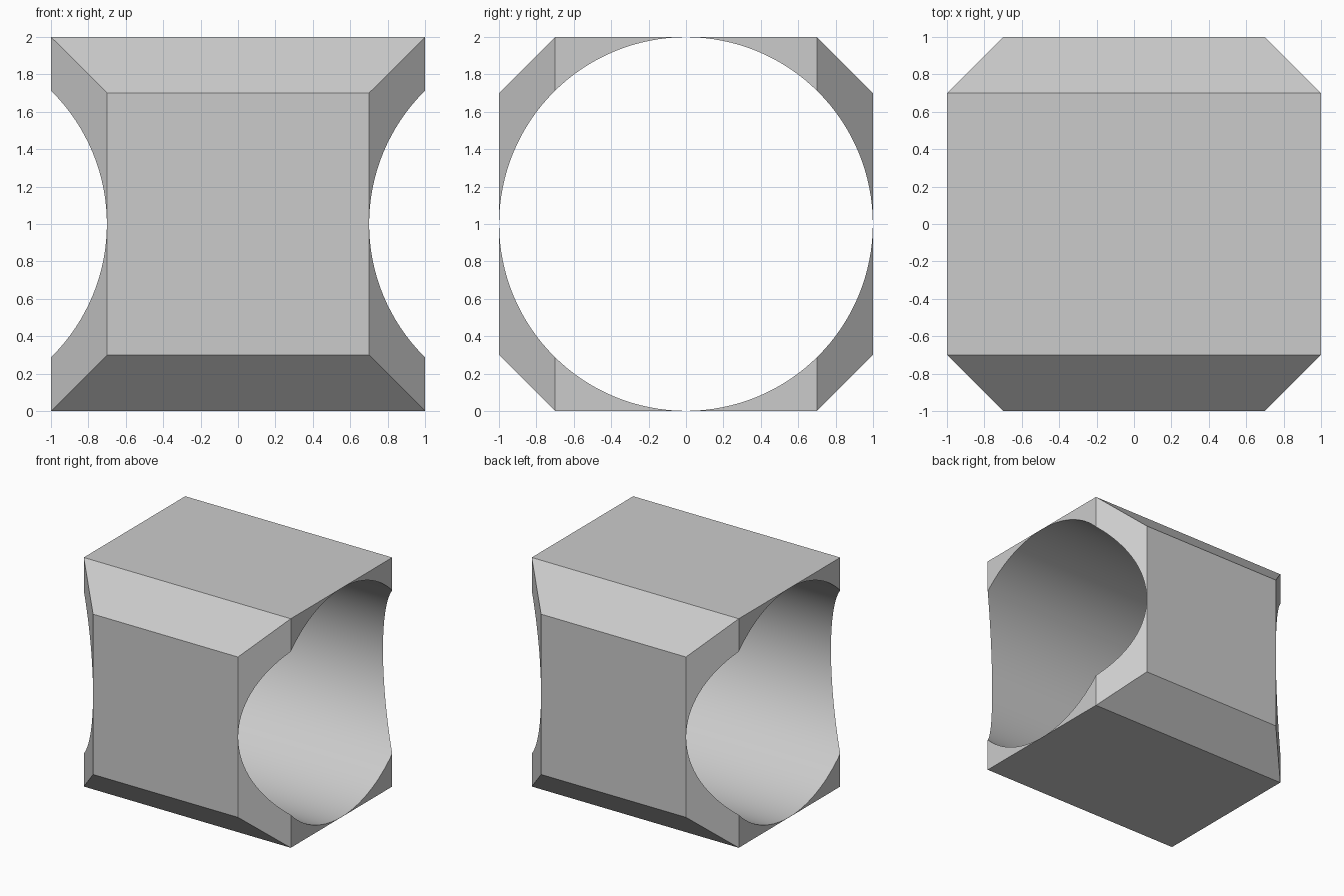
import bpy, bmesh, math

if "Cube" in bpy.data.objects:
    bpy.data.objects.remove(bpy.data.objects["Cube"])

# Block body: square sections along y, tapering at the front and back ends
bm = bmesh.new()
rings = []
for y, h in ((-1, 0.7), (-0.7, 1), (0.7, 1), (1, 0.7)):
    rings.append([bm.verts.new((sx * h, y, 1 + sz * h))
                  for sx, sz in ((-1, -1), (1, -1), (1, 1), (-1, 1))])
for a, b in zip(rings, rings[1:]):
    for i in range(4):
        j = (i + 1) % 4
        bm.faces.new((a[i], a[j], b[j], b[i]))
bm.faces.new(rings[0])
bm.faces.new(rings[-1])
bmesh.ops.recalc_face_normals(bm, faces=bm.faces)
mesh = bpy.data.meshes.new("bored_block")
bm.to_mesh(mesh)
bm.free()
block = bpy.data.objects.new("bored_block", mesh)
bpy.context.collection.objects.link(block)

# Round bore running through along x
bpy.ops.mesh.primitive_cylinder_add(vertices=128, radius=0.999, depth=3,
                                    location=(0, 0, 1),
                                    rotation=(0, math.pi / 2, 0))
cutter = bpy.context.object
cutter.name = "bore_cutter"
cutter.hide_render = True

mod = block.modifiers.new("bore", "BOOLEAN")
mod.operation = 'DIFFERENCE'
mod.solver = 'EXACT'
mod.object = cutter

bpy.ops.object.select_all(action='DESELECT')
block.select_set(True)
bpy.context.view_layer.objects.active = block
bpy.ops.object.modifier_apply(modifier=mod.name)
bpy.data.objects.remove(cutter)

# Smooth bore, crisp outer edges
bpy.ops.object.shade_smooth_by_angle(angle=math.radians(20))
